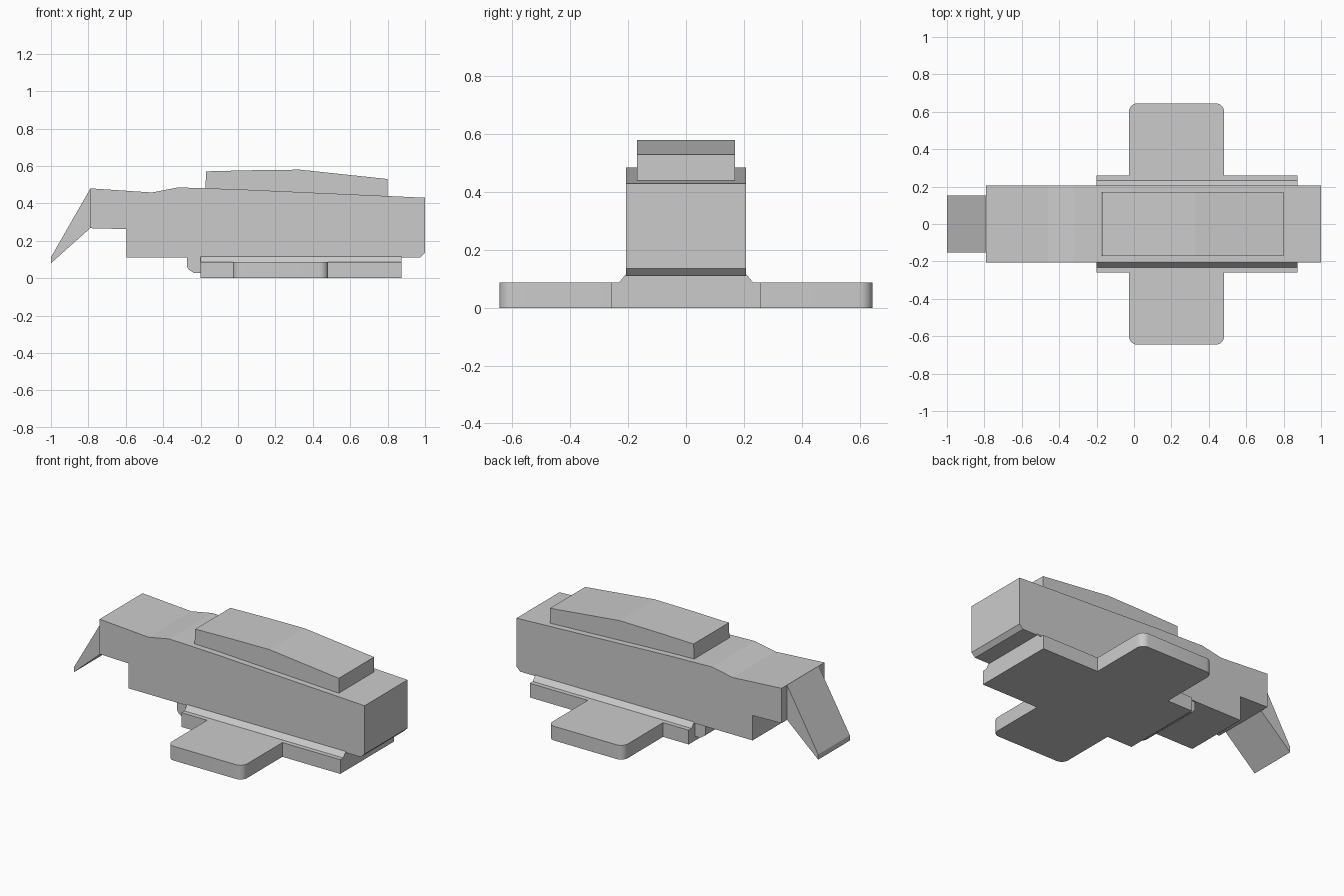
import bpy, bmesh, math
from mathutils import Vector

if "Cube" in bpy.data.objects:
    bpy.data.objects.remove(bpy.data.objects["Cube"])


def prism(name, profile, to3d, a, b):
    """Extrude a 2D profile between a and b; to3d maps (u, v, depth) to xyz."""
    bm = bmesh.new()
    lo = [bm.verts.new(to3d(u, v, a)) for u, v in profile]
    hi = [bm.verts.new(to3d(u, v, b)) for u, v in profile]
    bm.faces.new(lo)
    bm.faces.new(hi)
    n = len(profile)
    for i in range(n):
        j = (i + 1) % n
        bm.faces.new((lo[i], lo[j], hi[j], hi[i]))
    bmesh.ops.recalc_face_normals(bm, faces=bm.faces)
    mesh = bpy.data.meshes.new(name)
    bm.to_mesh(mesh)
    bm.free()
    obj = bpy.data.objects.new(name, mesh)
    bpy.context.collection.objects.link(obj)
    return obj


def side(name, profile, half_width):
    """Side profile in x-z, extruded symmetrically across y."""
    return prism(name, profile, lambda u, v, d: Vector((u, d, v)), -half_width, half_width)


# Main body with notched tail and chamfered lower nose
side("main_body", [(-0.79, 0.48), (-0.46, 0.458), (-0.32, 0.485), (0.0, 0.475),
                   (1.0, 0.43), (1.0, 0.135), (0.975, 0.11), (-0.595, 0.11),
                   (-0.595, 0.262), (-0.79, 0.267)], 0.207)

# Raised cover on top
side("top_cover", [(-0.175, 0.47), (-0.17, 0.571), (0.08, 0.577), (0.33, 0.58),
                   (0.8, 0.53), (0.8, 0.43)], 0.17)

# Sloping flap at the tail
side("tail_flap", [(-0.79, 0.478), (-1.0, 0.112), (-1.0, 0.08), (-0.79, 0.267)], 0.153)

# Small stop block ahead of the base
side("stop_block", [(-0.272, 0.115), (-0.272, 0.06), (-0.262, 0.045), (-0.235, 0.027),
                    (-0.19, 0.027), (-0.19, 0.115)], 0.2)

# Base rail: stepped cross-section in y-z, extruded along x
half = [(0.26, 0.0), (0.26, 0.087), (0.232, 0.087), (0.207, 0.117)]
section = half + [(-y, z) for y, z in reversed(half)]
prism("base_rail", section, lambda u, v, d: Vector((d, u, v)), -0.2, 0.873)

# Side wings with rounded outer corners, mirrored across y
x0, x1, y1, r = -0.027, 0.482, 0.645, 0.045
outline = [(x0, 0.26), (x1, 0.26)]
for cx, start in ((x1 - r, 0), (x0 + r, 90)):
    for k in range(7):
        t = math.radians(start + 15 * k)
        outline.append((cx + r * math.cos(t), y1 - r + r * math.sin(t)))
wing = prism("side_wings", outline, lambda u, v, d: Vector((u, v, d)), 0.0, 0.087)
mirror = wing.modifiers.new("mirror", 'MIRROR')
mirror.use_axis = (False, True, False)
bpy.context.view_layer.objects.active = wing
wing.select_set(True)
bpy.ops.object.shade_smooth_by_angle(angle=math.radians(30))
